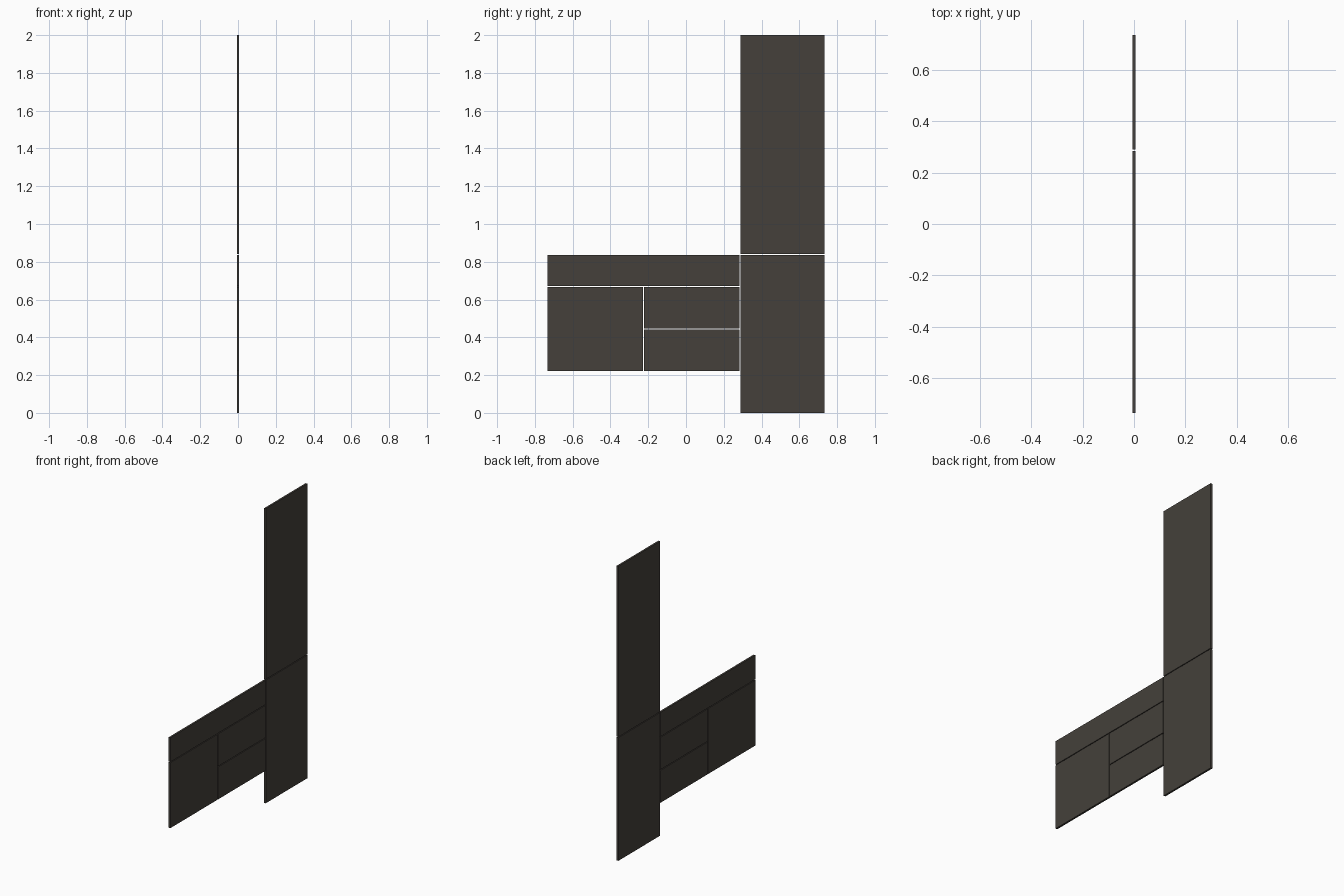
import bpy
import bmesh

if "Cube" in bpy.data.objects:
    bpy.data.objects.remove(bpy.data.objects["Cube"])

THICK = 0.013  # panel thickness along x

# One dark brown-grey finish
finish = bpy.data.materials.new("dark_brown_finish")
finish.diffuse_color = (0.058, 0.051, 0.043, 1.0)
finish.use_nodes = True
finish.node_tree.nodes["Principled BSDF"].inputs["Base Color"].default_value = finish.diffuse_color


def panel(name, y0, y1, z0, z1):
    """Thin upright board in the y-z plane."""
    bm = bmesh.new()
    bmesh.ops.create_cube(bm, size=1.0)
    bmesh.ops.scale(bm, vec=(THICK, y1 - y0, z1 - z0), verts=bm.verts)
    mesh = bpy.data.meshes.new(name)
    bm.to_mesh(mesh)
    bm.free()
    mesh.materials.append(finish)
    obj = bpy.data.objects.new(name, mesh)
    obj.location = (0, (y0 + y1) / 2, (z0 + z1) / 2)
    bpy.context.collection.objects.link(obj)
    return obj


# Tall cabinet doors
panel("tall_lower_door", 0.289, 0.734, 0.0, 0.836)
panel("tall_upper_door", 0.289, 0.734, 0.841, 2.0)

# Low unit: wide top drawer, side door and two stacked drawers
panel("wide_top_drawer", -0.734, 0.284, 0.671, 0.836)
panel("low_door", -0.734, -0.227, 0.222, 0.666)
for name, z0 in (("lower_drawer", 0.222), ("middle_drawer", 0.4465)):
    panel(name, -0.222, 0.284, z0, z0 + 0.2195)
